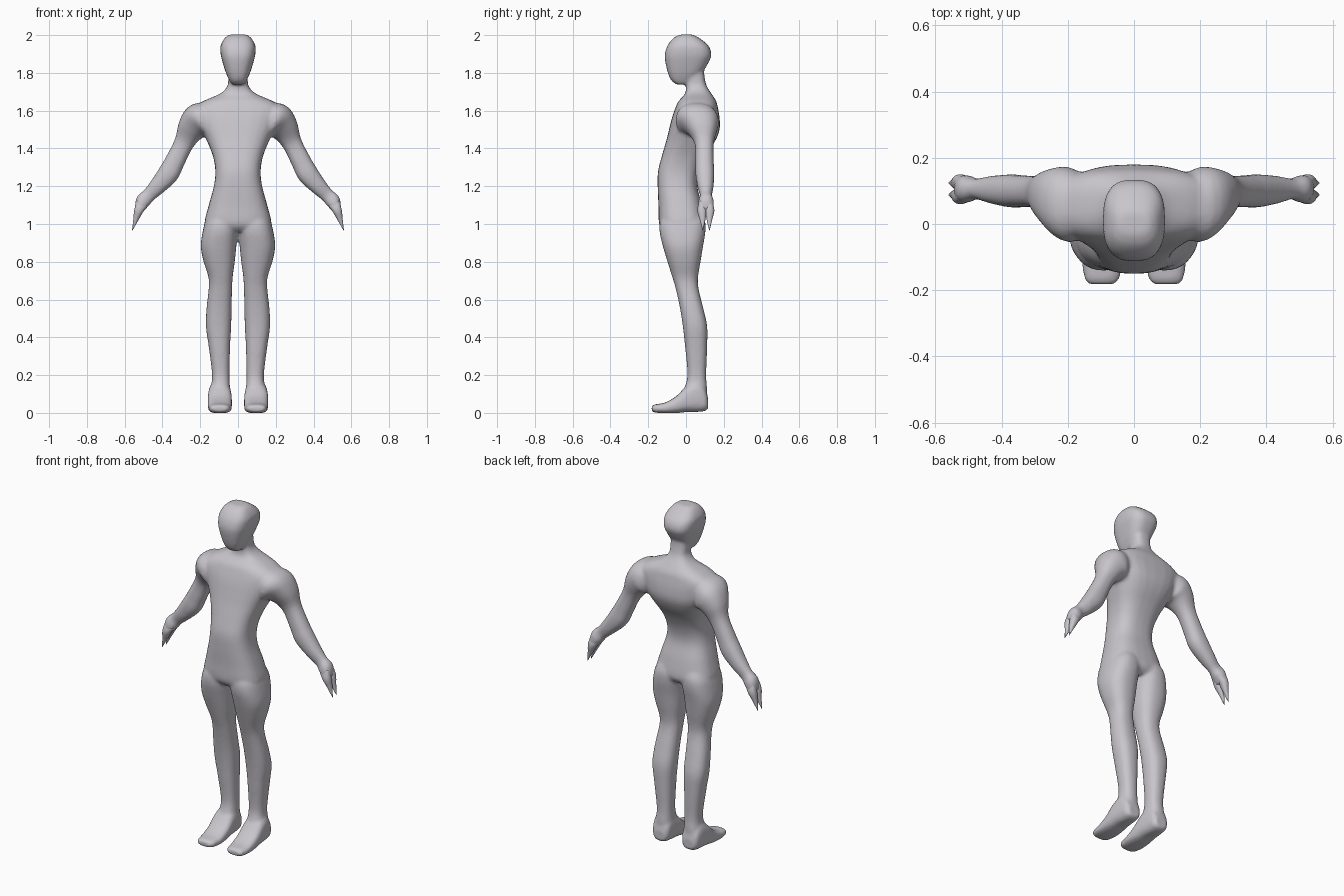
import bpy, bmesh, math
from mathutils import Vector

skin = bpy.data.materials.new("pale grey")
skin.diffuse_color = (0.58, 0.56, 0.60, 1)
SIDES, STEPS = 28, 4


def smooth_rows(rows):
    """Catmull-Rom interpolation between profile rows."""
    out = []
    for i in range(len(rows) - 1):
        quad = [rows[max(i - 1, 0)], rows[i], rows[i + 1], rows[min(i + 2, len(rows) - 1)]]
        for s in range(STEPS):
            t = s / STEPS
            out.append([0.5 * (2 * b + (c - a) * t + (2 * a - 5 * b + 4 * c - d) * t * t
                               + (3 * b - a - 3 * c + d) * t ** 3) for a, b, c, d in zip(*quad)])
    return out + [list(rows[-1])]


def loft(bm, rings, power, mirror=False):
    """Skin closed superellipse rings given as (centre, half-axis u, half-axis v)."""
    for sx in ((1, -1) if mirror else (1,)):
        loops = []
        for c, u, v in rings:
            loop = []
            for k in range(SIDES):
                a = 2 * math.pi * k / SIDES
                ca, sa = math.cos(a), math.sin(a)
                p = (c + u * math.copysign(abs(ca) ** (2 / power), ca)
                     + v * math.copysign(abs(sa) ** (2 / power), sa))
                loop.append(bm.verts.new((p.x * sx, p.y, p.z)))
            loops.append(loop)
        faces = [bm.faces.new(loops[0]), bm.faces.new(loops[-1])]
        for a, b in zip(loops, loops[1:]):
            for k in range(SIDES):
                j = (k + 1) % SIDES
                faces.append(bm.faces.new((a[k], a[j], b[j], b[k])))
        bmesh.ops.recalc_face_normals(bm, faces=faces)


def level(rows):
    """Horizontal rings from rows of z, x0, x1, y0, y1."""
    return [(Vector(((a + b) / 2, (c + d) / 2, z)), Vector(((b - a) / 2, 0, 0)),
             Vector((0, (d - c) / 2, 0))) for z, a, b, c, d in smooth_rows(rows)]


def upright(rows):
    """Upright rings from rows of y, x0, x1, z0, z1."""
    return [(Vector(((a + b) / 2, y, (c + d) / 2)), Vector(((b - a) / 2, 0, 0)),
             Vector((0, 0, (d - c) / 2))) for y, a, b, c, d in smooth_rows(rows)]


def limb(rows):
    """Rings square to a path, from rows of x, z, half thickness, y0, y1."""
    rows = smooth_rows(rows)
    out = []
    for i, (x, z, r, c, d) in enumerate(rows):
        p, q = rows[max(i - 1, 0)], rows[min(i + 1, len(rows) - 1)]
        t = Vector((q[0] - p[0], 0, q[1] - p[1])).normalized()
        out.append((Vector((x, (c + d) / 2, z)), Vector((-t.z, 0, t.x)) * r,
                    Vector((0, (d - c) / 2, 0))))
    return out


def finish(name, bm):
    mesh = bpy.data.meshes.new(name)
    bm.to_mesh(mesh)
    bm.free()
    mesh.materials.append(skin)
    for f in mesh.polygons:
        f.use_smooth = True
    ob = bpy.data.objects.new(name, mesh)
    bpy.context.collection.objects.link(ob)
    return ob


body = bmesh.new()

# torso and neck: z, half width, front, back
torso = [(0.96, 0.15, -0.11, 0.07), (1.00, 0.178, -0.142, 0.10), (1.10, 0.155, -0.146, 0.085),
         (1.20, 0.128, -0.150, 0.06), (1.28, 0.120, -0.148, 0.07), (1.36, 0.133, -0.128, 0.105),
         (1.44, 0.165, -0.105, 0.155), (1.50, 0.195, -0.09, 0.178), (1.56, 0.22, -0.075, 0.178),
         (1.61, 0.235, -0.058, 0.17), (1.65, 0.185, -0.04, 0.16), (1.69, 0.095, -0.005, 0.135),
         (1.73, 0.056, 0.0, 0.11), (1.78, 0.052, 0.0, 0.098), (1.84, 0.05, 0.0, 0.095)]
loft(body, level([(z, -w, w, f, b) for z, w, f, b in torso]), 2.7)

# head
head = [(1.738, 0.032, -0.05, 0.0), (1.76, 0.046, -0.078, 0.04), (1.80, 0.064, -0.096, 0.085),
        (1.86, 0.083, -0.110, 0.122), (1.90, 0.092, -0.112, 0.135), (1.945, 0.092, -0.098, 0.118),
        (1.985, 0.070, -0.066, 0.07), (2.003, 0.045, -0.03, 0.035)]
loft(body, level([(z, -w, w, f, b) for z, w, f, b in head]), 2.8)

# legs
loft(body, level([(0.06, 0.045, 0.145, 0.0, 0.11), (0.12, 0.042, 0.145, -0.01, 0.112),
                  (0.20, 0.045, 0.137, 0.008, 0.107), (0.35, 0.042, 0.155, -0.005, 0.112),
                  (0.46, 0.036, 0.170, -0.017, 0.112), (0.56, 0.034, 0.166, -0.033, 0.09),
                  (0.66, 0.031, 0.155, -0.055, 0.066), (0.72, 0.028, 0.157, -0.073, 0.064),
                  (0.80, 0.017, 0.182, -0.098, 0.077), (0.88, 0.009, 0.197, -0.122, 0.090),
                  (0.96, 0.001, 0.187, -0.140, 0.103), (1.02, 0.0, 0.17, -0.135, 0.10),
                  (1.08, 0.02, 0.13, -0.10, 0.07)]), 2.4, True)

# feet
loft(body, upright([(-0.182, 0.06, 0.135, 0.01, 0.036), (-0.165, 0.044, 0.150, 0.002, 0.045),
                    (-0.11, 0.034, 0.158, -0.002, 0.055), (-0.05, 0.032, 0.160, -0.001, 0.09),
                    (0.0, 0.033, 0.160, 0.004, 0.14), (0.06, 0.038, 0.155, 0.005, 0.17),
                    (0.10, 0.045, 0.147, 0.01, 0.13), (0.117, 0.06, 0.13, 0.02, 0.08)]), 2.8, True)

# arms and palms
loft(body, limb([(0.13, 1.56, 0.07, -0.03, 0.14), (0.20, 1.545, 0.098, -0.055, 0.172),
                 (0.245, 1.505, 0.078, -0.005, 0.166), (0.285, 1.43, 0.053, 0.045, 0.147),
                 (0.335, 1.33, 0.053, 0.05, 0.147), (0.37, 1.265, 0.056, 0.05, 0.15),
                 (0.43, 1.195, 0.044, 0.062, 0.145), (0.475, 1.15, 0.037, 0.075, 0.137),
                 (0.503, 1.12, 0.040, 0.065, 0.147), (0.525, 1.07, 0.022, 0.062, 0.148)]),
     2.3, True)

# fuse the parts into one even skin
ob = finish("body", body)
rm = ob.modifiers.new("fuse", 'REMESH')
rm.mode = 'VOXEL'
rm.voxel_size = 0.009
rm.use_smooth_shade = True
sm = ob.modifiers.new("soften", 'SMOOTH')
sm.factor = 0.5
sm.iterations = 6

# two pointed prongs on each hand
prongs = bmesh.new()
for y0, y1, tip in ((0.060, 0.108, 0.088), (0.102, 0.150, 0.124)):
    loft(prongs, limb([(0.508, 1.11, 0.030, y0 + 0.008, y1 - 0.008), (0.526, 1.07, 0.024, y0, y1),
                       (0.542, 1.02, 0.013, tip - 0.014, tip + 0.014),
                       (0.560, 0.965, 0.001, tip - 0.001, tip + 0.001)]), 2.2, True)
finish("hand_prongs", prongs)
